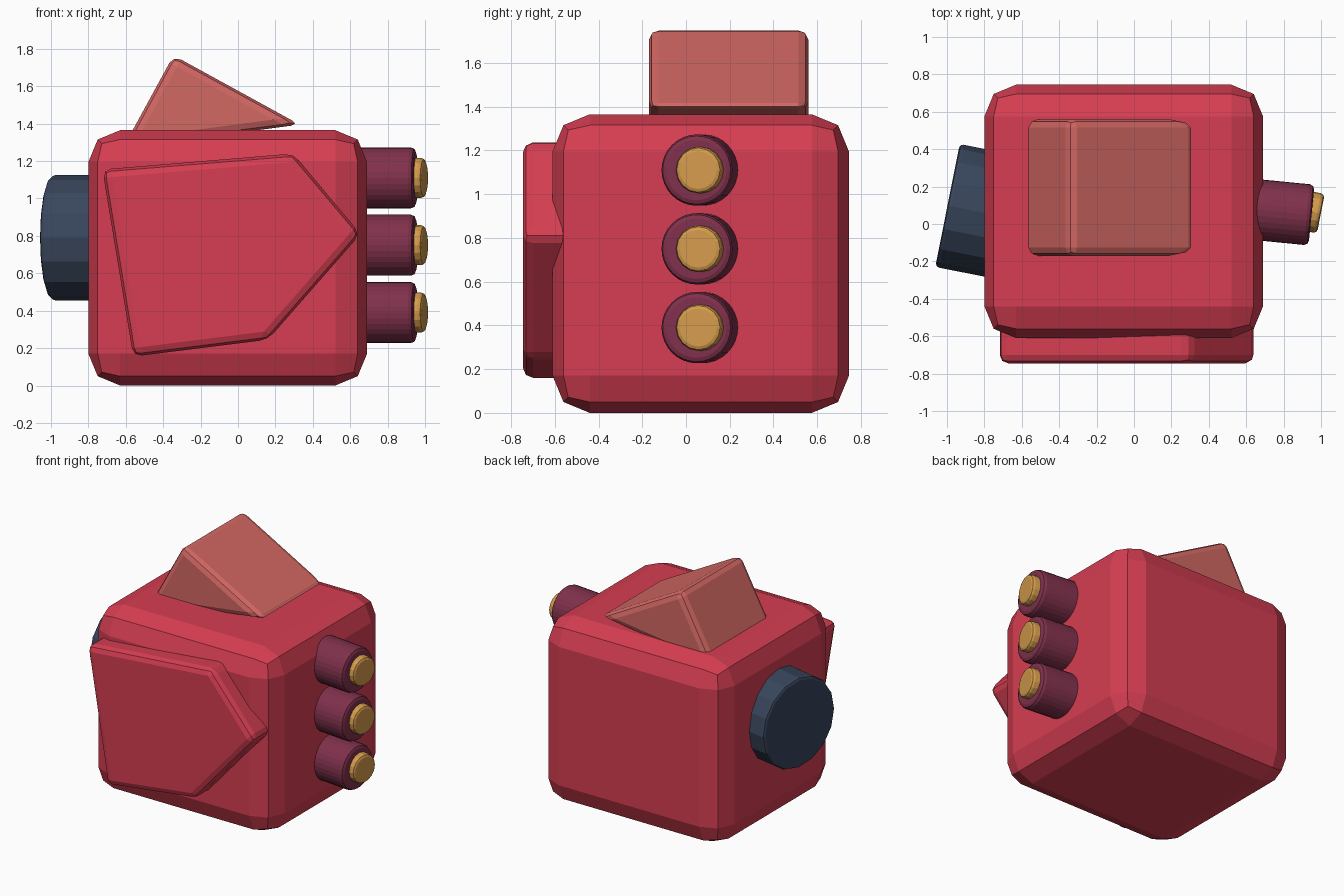
import bpy, math
from mathutils import Vector

cube = bpy.data.objects.get("Cube")
if cube:
    bpy.data.objects.remove(cube, do_unlink=True)


def material(name, colour):
    m = bpy.data.materials.new(name)
    m.use_nodes = True
    m.diffuse_color = (*colour, 1)
    m.node_tree.nodes["Principled BSDF"].inputs["Base Color"].default_value = (*colour, 1)
    return m


RED = material("red", (0.67, 0.048, 0.084))
CORAL = material("coral", (0.65, 0.138, 0.127))
PLUM = material("plum", (0.216, 0.03, 0.072))
GOLD = material("gold", (0.66, 0.33, 0.072))
NAVY = material("navy", (0.04, 0.061, 0.107))


def finish(obj, name, mat, width, segments=2):
    obj.name = name
    obj.data.materials.append(mat)
    bevel = obj.modifiers.new("Bevel", 'BEVEL')
    bevel.width = width
    bevel.segments = segments
    bevel.limit_method = 'ANGLE'
    bevel.angle_limit = math.radians(30)
    return obj


def prism(name, profile, y0, y1, mat, width):
    """Extrude a clockwise x-z outline from y0 back to y1."""
    n = len(profile)
    verts = [(x, y, z) for y in (y0, y1) for x, z in profile]
    faces = [tuple(reversed(range(n))), tuple(range(n, 2 * n))]
    faces += [(i, (i + 1) % n, (i + 1) % n + n, i + n) for i in range(n)]
    mesh = bpy.data.meshes.new(name)
    mesh.from_pydata(verts, [], faces)
    obj = bpy.data.objects.new(name, mesh)
    bpy.context.collection.objects.link(obj)
    return finish(obj, name, mat, width)


def side_cylinder(name, x0, x1, y, z, radius, sides, mat, width):
    """Cylinder lying along x, with flats facing front, back, up and down."""
    bpy.ops.mesh.primitive_cylinder_add(vertices=sides, radius=radius, depth=x1 - x0)
    obj = bpy.context.object
    obj.rotation_euler = (math.pi / sides, math.pi / 2, 0)
    obj.location = ((x0 + x1) / 2, y, z)
    return finish(obj, name, mat, width)


# Chunky rounded body
low, high = Vector((-0.8, -0.61, 0)), Vector((0.69, 0.745, 1.365))
bpy.ops.mesh.primitive_cube_add(size=1, location=(low + high) / 2)
body = bpy.context.object
body.scale = high - low
bpy.ops.object.transform_apply(location=False, rotation=False, scale=True)
finish(body, "body", RED, 0.17)

# Raised five-sided front panel
prism("front_panel",
      [(-0.56, 0.155), (0.16, 0.245), (0.655, 0.81), (0.295, 1.24), (-0.725, 1.155)],
      -0.745, -0.5, RED, 0.045)

# Tilted wedge on top
prism("top_wedge", [(-0.615, 1.27), (0.33, 1.395), (-0.345, 1.765)],
      -0.17, 0.56, CORAL, 0.045)

# Dial on one side
side_cylinder("side_dial", -1.0, -0.7, 0.07, 0.79, 0.335, 16, NAVY, 0.02)

# Column of three capped buttons on the other side
for i, place in enumerate(("lower", "middle", "upper")):
    z = 0.39 + 0.36 * i
    side_cylinder(place + "_button", 0.6, 0.95, 0.065, z, 0.163, 32, PLUM, 0.025)
    side_cylinder(place + "_button_cap", 0.9, 1.0, 0.065, z, 0.107, 16, GOLD, 0.02)
